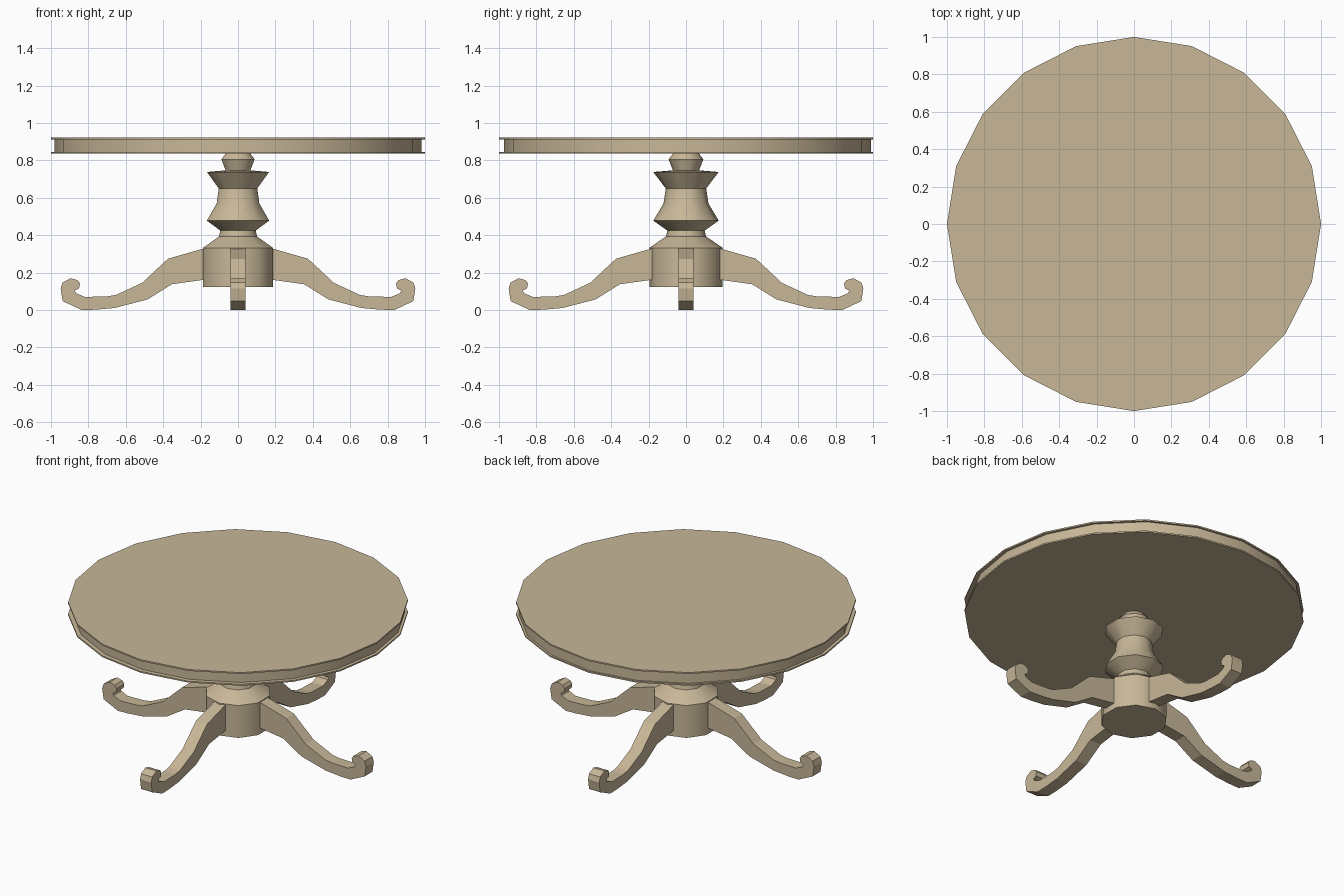
import bpy, bmesh, math
from mathutils import Vector, Matrix

if "Cube" in bpy.data.objects:
    bpy.data.objects.remove(bpy.data.objects["Cube"])

wood = bpy.data.materials.new("pale wood")
wood.diffuse_color = (0.58, 0.475, 0.315, 1)
wood.use_nodes = True
wood.node_tree.nodes["Principled BSDF"].inputs["Base Color"].default_value = wood.diffuse_color


def finish(name, bm, smooth):
    bmesh.ops.recalc_face_normals(bm, faces=bm.faces[:])
    me = bpy.data.meshes.new(name)
    bm.to_mesh(me)
    bm.free()
    me.materials.append(wood)
    ob = bpy.data.objects.new(name, me)
    bpy.context.collection.objects.link(ob)
    if smooth:
        bpy.ops.object.select_all(action='DESELECT')
        bpy.context.view_layer.objects.active = ob
        ob.select_set(True)
        bpy.ops.object.shade_smooth_by_angle(angle=math.radians(38))
    return ob


def lathe(name, profile, sides, y=0.0):
    """Capped turned solid from (radius, z) points, one corner on +y."""
    bm = bmesh.new()
    rings = []
    for r, z in profile:
        angles = [math.pi / 2 + 2 * math.pi * i / sides for i in range(sides)]
        rings.append([bm.verts.new((r * math.cos(a), y + r * math.sin(a), z)) for a in angles])
    for low, high in zip(rings, rings[1:]):
        for i in range(sides):
            j = (i + 1) % sides
            bm.faces.new((low[i], low[j], high[j], high[i]))
    bm.faces.new(rings[0][::-1])
    bm.faces.new(rings[-1])
    return finish(name, bm, True)


# Table top: two thin lips around a slightly recessed core
lathe("tabletop_lower_lip", [(1, 0.837), (1, 0.846)], 20)
lathe("tabletop_core", [(0.98, 0.846), (0.98, 0.913)], 20, 0.008)
lathe("tabletop_upper_lip", [(1, 0.913), (1, 0.922)], 20)

# Turned pedestal
lathe("pedestal", [
    (0.196, 0.123), (0.196, 0.333), (0.107, 0.393), (0.1, 0.425),
    (0.175, 0.478), (0.12, 0.57), (0.108, 0.65), (0.175, 0.738),
    (0.07, 0.747), (0.093, 0.806), (0.068, 0.838)], 10)

# Scrolled legs: side profile as (distance from centre, z)
leg_profile = [
    (0.15, 0.332), (0.187, 0.328), (0.375, 0.274), (0.513, 0.145),
    (0.652, 0.081), (0.70, 0.073), (0.818, 0.07), (0.866, 0.09),
    (0.872, 0.105), (0.85, 0.115), (0.845, 0.142), (0.858, 0.16),
    (0.895, 0.17), (0.938, 0.147), (0.948, 0.115), (0.938, 0.048),
    (0.836, 0.0), (0.76, 0.002), (0.66, 0.011), (0.483, 0.057),
    (0.353, 0.138), (0.187, 0.161), (0.15, 0.165)]

for n, name in enumerate(("right_leg", "back_leg", "left_leg", "front_leg")):
    bm = bmesh.new()
    face = bm.faces.new([bm.verts.new((x, -0.04, z)) for x, z in leg_profile])
    ext = bmesh.ops.extrude_face_region(bm, geom=[face], use_keep_orig=True)
    moved = [v for v in ext["geom"] if isinstance(v, bmesh.types.BMVert)]
    bmesh.ops.translate(bm, verts=moved, vec=Vector((0, 0.08, 0)))
    bm.transform(Matrix.Rotation(n * math.pi / 2, 4, 'Z'))
    finish(name, bm, False)
